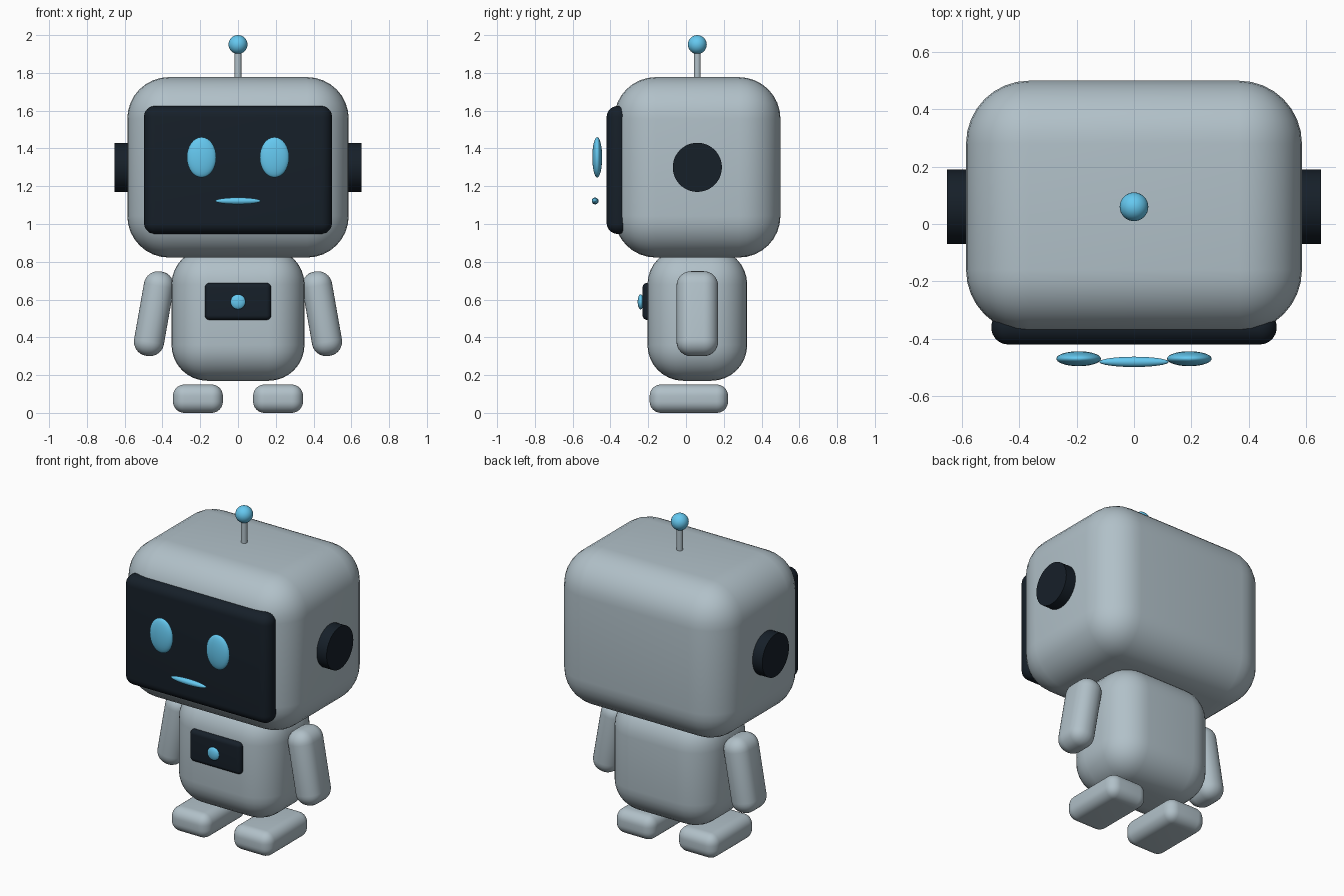
import bpy
import bmesh
from math import radians, pi
from mathutils import Matrix, Vector

if "Cube" in bpy.data.objects:
    bpy.data.objects.remove(bpy.data.objects["Cube"])


def material(name, color):
    mat = bpy.data.materials.new(name)
    mat.diffuse_color = (*color, 1)
    mat.use_nodes = True
    mat.node_tree.nodes["Principled BSDF"].inputs["Base Color"].default_value = mat.diffuse_color
    return mat


SHELL = material("shell", (0.44, 0.53, 0.58))
DARK = material("dark", (0.008, 0.014, 0.022))
GLOW = material("glow", (0.13, 0.58, 0.87))


def finish(name, bm, loc, mat, rot=(0, 0, 0)):
    mesh = bpy.data.meshes.new(name)
    bm.to_mesh(mesh)
    bm.free()
    mesh.materials.append(mat)
    ob = bpy.data.objects.new(name, mesh)
    bpy.context.collection.objects.link(ob)
    ob.location = loc
    ob.rotation_euler = rot
    bpy.ops.object.select_all(action='DESELECT')
    ob.select_set(True)
    bpy.context.view_layer.objects.active = ob
    bpy.ops.object.shade_smooth_by_angle(angle=radians(40))
    return ob


def rounded_box(name, loc, size, radius, mat, rot=(0, 0, 0)):
    bm = bmesh.new()
    bmesh.ops.create_cube(bm, size=1)
    bmesh.ops.scale(bm, vec=Vector(size), verts=bm.verts)
    bmesh.ops.bevel(bm, geom=bm.edges[:], offset=radius, offset_type='OFFSET',
                    segments=8, profile=0.5, affect='EDGES')
    return finish(name, bm, loc, mat, rot)


def ellipsoid(name, loc, radii, mat):
    bm = bmesh.new()
    bmesh.ops.create_uvsphere(bm, u_segments=32, v_segments=16, radius=1)
    bmesh.ops.scale(bm, vec=Vector(radii), verts=bm.verts)
    return finish(name, bm, loc, mat)


def cylinder(name, loc, radius, depth, mat, rot=(0, 0, 0)):
    bm = bmesh.new()
    bmesh.ops.create_cone(bm, cap_ends=True, segments=48, radius1=radius,
                          radius2=radius, depth=depth)
    return finish(name, bm, loc, mat, rot)


CY = 0.06  # depth centre of head and body

# Head with face screen and mouth
rounded_box("head", (0, CY, 1.30), (1.172, 0.88, 0.955), 0.22, SHELL)
rounded_box("face_screen", (0, -0.36, 1.286), (0.995, 0.12, 0.677), 0.058, DARK)
ellipsoid("mouth", (0, -0.481, 1.122), (0.121, 0.018, 0.018), GLOW)

# Antenna
cylinder("antenna_stem", (0, CY, 1.83), 0.018, 0.18, SHELL)
ellipsoid("antenna_ball", (0, CY, 1.95), (0.05, 0.05, 0.05), GLOW)

# Body with chest panel and button
rounded_box("body", (0, CY, 0.52), (0.704, 0.528, 0.70), 0.19, SHELL)
rounded_box("chest_panel", (0, -0.20, 0.59), (0.35, 0.06, 0.196), 0.025, DARK)
ellipsoid("chest_button", (0, -0.24, 0.588), (0.04, 0.016, 0.04), GLOW)

# Paired parts
for side, s in (("left", -1), ("right", 1)):
    ellipsoid(f"{side}_eye", (s * 0.193, -0.47, 1.353), (0.078, 0.026, 0.107), GLOW)
    cylinder(f"{side}_ear", (s * 0.593, CY, 1.30), 0.13, 0.12, DARK, (0, pi / 2, 0))
    rounded_box(f"{side}_arm", (s * 0.445, CY, 0.525), (0.16, 0.22, 0.453), 0.076,
                SHELL, (0, radians(-10 * s), 0))
    rounded_box(f"{side}_foot", (s * 0.212, 0.015, 0.075), (0.264, 0.415, 0.146 + 0.004),
                0.06, SHELL)
